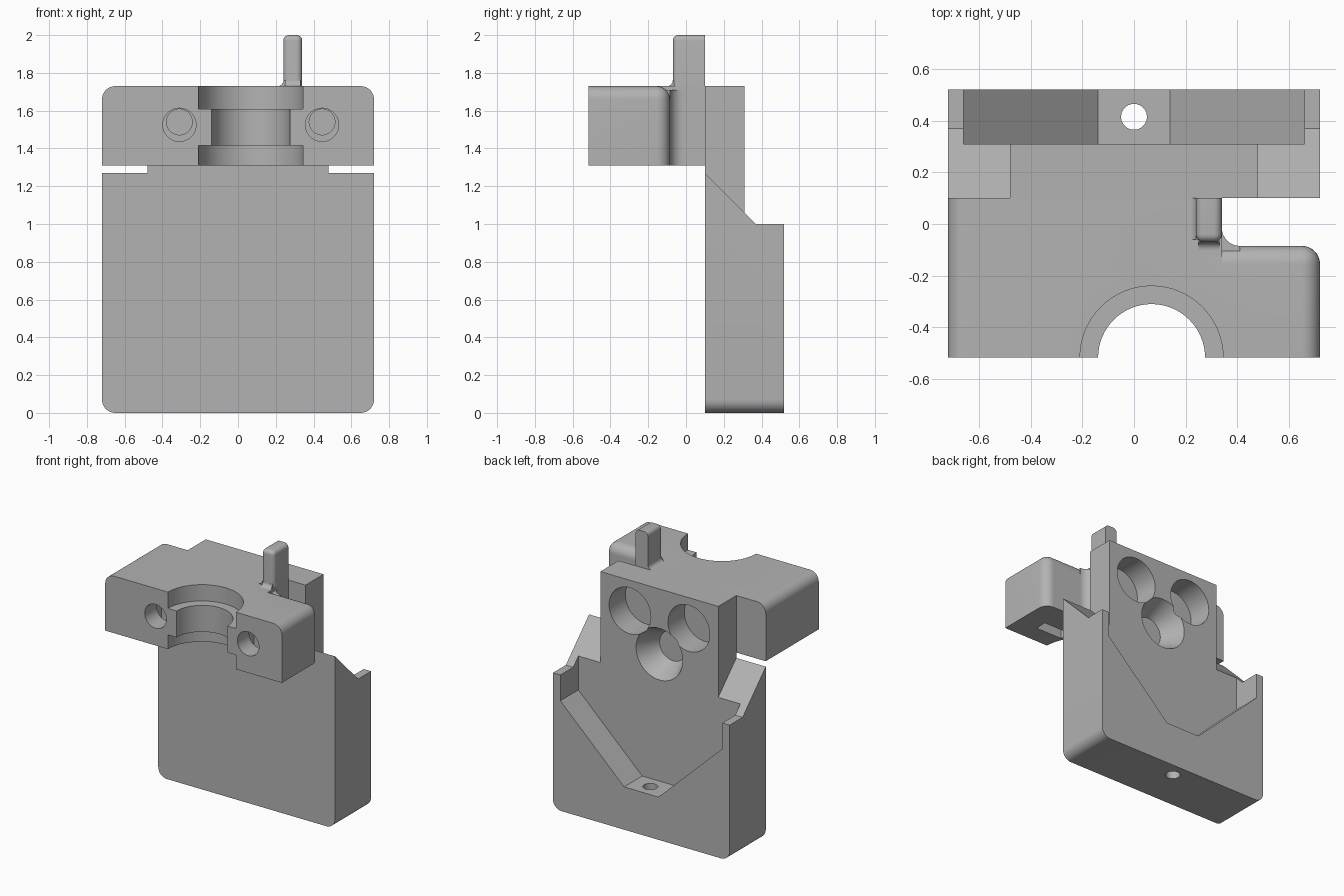
import bpy, bmesh, math
from mathutils import Vector

if "Cube" in bpy.data.objects:
    bpy.data.objects.remove(bpy.data.objects["Cube"])

grey = bpy.data.materials.new("plain grey")
grey.use_nodes = True
grey.diffuse_color = (0.45, 0.45, 0.45, 1)
grey.node_tree.nodes["Principled BSDF"].inputs["Base Color"].default_value = grey.diffuse_color


def prism(name, pts, axis, lo, hi, soft=None, radius=0.07):
    """Extrude a 2D profile along an axis; round the edges whose midpoint passes soft()."""
    place = {"x": lambda a, b, c: (c, a, b),
             "y": lambda a, b, c: (a, c, b),
             "z": lambda a, b, c: (a, b, c)}[axis]
    bm = bmesh.new()
    face = bm.faces.new([bm.verts.new(place(a, b, lo)) for a, b in pts])
    moved = bmesh.ops.extrude_face_region(bm, geom=[face], use_keep_orig=True)["geom"]
    shift = Vector(place(0, 0, hi - lo))
    bmesh.ops.translate(bm, vec=shift, verts=[v for v in moved if isinstance(v, bmesh.types.BMVert)])
    bmesh.ops.recalc_face_normals(bm, faces=bm.faces)
    if soft:
        edges = [e for e in bm.edges if soft((e.verts[0].co + e.verts[1].co) / 2)]
        bmesh.ops.bevel(bm, geom=edges, offset=radius, segments=8, profile=0.5, affect="EDGES")
    mesh = bpy.data.meshes.new(name)
    bm.to_mesh(mesh)
    bm.free()
    mesh.materials.append(grey)
    ob = bpy.data.objects.new(name, mesh)
    bpy.context.collection.objects.link(ob)
    return ob


def box(name, x, y, z, soft=None, radius=0.07):
    pts = [(x[0], y[0]), (x[1], y[0]), (x[1], y[1]), (x[0], y[1])]
    return prism(name, pts, "z", z[0], z[1], soft, radius)


def round_bar(name, centre, r, axis, lo, hi, r_end=None):
    """Cylinder, or a cone when r_end is given."""
    n = 64
    pts = [(centre[0] + r * math.cos(math.tau * i / n),
            centre[1] + r * math.sin(math.tau * i / n)) for i in range(n)]
    ob = prism(name, pts, axis, lo, hi)
    if r_end is not None:
        mid = Vector((centre[0], hi, centre[1]))
        for v in ob.data.vertices:
            if abs(v.co.y - hi) < 1e-4:
                v.co = mid + (v.co - mid) * (r_end / r)
    return ob


def fillet(name, corner, r, sx, sy, axis, lo, hi):
    """Concave filler for an inside corner opening toward (sx, sy)."""
    cx, cy = corner
    arc = [(cx + sx * r * (1 - math.cos(t * math.pi / 16)),
            cy + sy * r * (1 - math.sin(t * math.pi / 16))) for t in range(9)]
    return prism(name, [(cx - sx * 0.02, cy - sy * 0.02), (cx - sx * 0.02, cy + sy * r)]
                 + arc + [(cx + sx * r, cy - sy * 0.02)], axis, lo, hi)


def combine(target, other, operation):
    mod = target.modifiers.new(operation.lower(), "BOOLEAN")
    mod.operation, mod.solver, mod.object = operation, "EXACT", other
    bpy.context.view_layer.objects.active = target
    bpy.ops.object.modifier_apply(modifier=mod.name)
    bpy.data.objects.remove(other)


def near(a, b):
    return abs(a - b) < 0.005


# Back plate with rounded bottom corners and a sloped top, plus its neck
W = 0.72
plate = prism("back_plate", [(0.10, 0), (0.52, 0), (0.52, 1.0), (0.37, 1.0), (0.10, 1.27)], "x", -W, W,
              lambda m: near(abs(m.x), W) and near(m.z, 0))
combine(plate, box("neck", (-0.48, 0.48), (0.10, 0.31), (0.80, 1.73)), "UNION")

# V-shaped pocket in the back with a drain hole
v_shape = [(-0.14, 0.315), (0.14, 0.315), (0.66, 0.81), (0.66, 1.9), (-0.66, 1.9), (-0.66, 0.81)]
combine(plate, prism("pocket", v_shape, "y", 0.31, 0.7), "DIFFERENCE")
combine(plate, round_bar("drain", (0, 0.415), 0.05, "z", -0.1, 0.5), "DIFFERENCE")

# Two round recesses and one tapered recess in the neck
for x in (-0.24, 0.24):
    combine(plate, round_bar("recess", (x, 1.505), 0.17, "y", 0.12, 0.40), "DIFFERENCE")
combine(plate, round_bar("taper", (0, 1.25), 0.19, "y", 0.31001, 0.15, 0.11), "DIFFERENCE")

# Clamp block: wide half, shorter arm, and the fillet between them
LOW, TOP = 1.31, 1.73
clamp = box("clamp_block", (-W, 0.34), (-0.517, 0.10), (LOW, TOP),
            lambda m: near(m.x, -W) and near(m.z, TOP))
arm = box("arm", (0.0, W), (-0.517, -0.085), (LOW, TOP),
          lambda m: (near(m.z, TOP) and (near(m.x, W) or near(m.y, -0.085)))
          or (near(m.x, W) and near(m.y, -0.085)))
combine(clamp, arm, "UNION")
combine(clamp, box("arm_root", (0.0, 0.34), (-0.3, 0.0), (LOW, TOP)), "UNION")
combine(clamp, fillet("inner_fillet", (0.34, -0.085), 0.07, 1, 1, "z", LOW, TOP - 0.02), "UNION")

# Half bore with a wider lip above and below
BORE = (0.068, -0.517)
for r, lo, hi in ((0.207, 1.2, 1.9), (0.277, 1.61, 1.9), (0.277, 1.2, 1.415)):
    combine(clamp, round_bar("bore", BORE, r, "z", lo, hi), "DIFFERENCE")

# Screw holes with nut slots open at the bottom
for x in (-0.31, 0.445):
    combine(clamp, round_bar("screw_mouth", (x, 1.525), 0.088, "y", -0.7, -0.38), "DIFFERENCE")
    combine(clamp, round_bar("screw_hole", (x, 1.54), 0.068, "y", -0.5, -0.17), "DIFFERENCE")
    combine(clamp, box("nut_slot", (x - 0.11, x + 0.11), (-0.38, -0.29), (1.2, 1.64)), "DIFFERENCE")

# Upright pin, rounded except along its flat back, with flared foot
pin = box("upright_pin", (0.24, 0.34), (-0.07, 0.10), (1.68, 2.0),
          lambda m: (near(m.z, 2.0) and not near(m.y, 0.10)) or (near(m.z, 1.84) and near(m.y, -0.07)), 0.03)
combine(pin, fillet("foot_front", (-0.07, TOP), 0.03, -1, 1, "x", 0.25, 0.33), "UNION")
combine(pin, fillet("foot_side", (0.24, TOP), 0.03, -1, 1, "y", -0.06, 0.10), "UNION")

# Smooth the curved faces, keep the hard edges
for ob in (plate, clamp, pin):
    bpy.ops.object.select_all(action="DESELECT")
    ob.select_set(True)
    bpy.context.view_layer.objects.active = ob
    bpy.ops.object.shade_smooth_by_angle(angle=math.radians(30))
